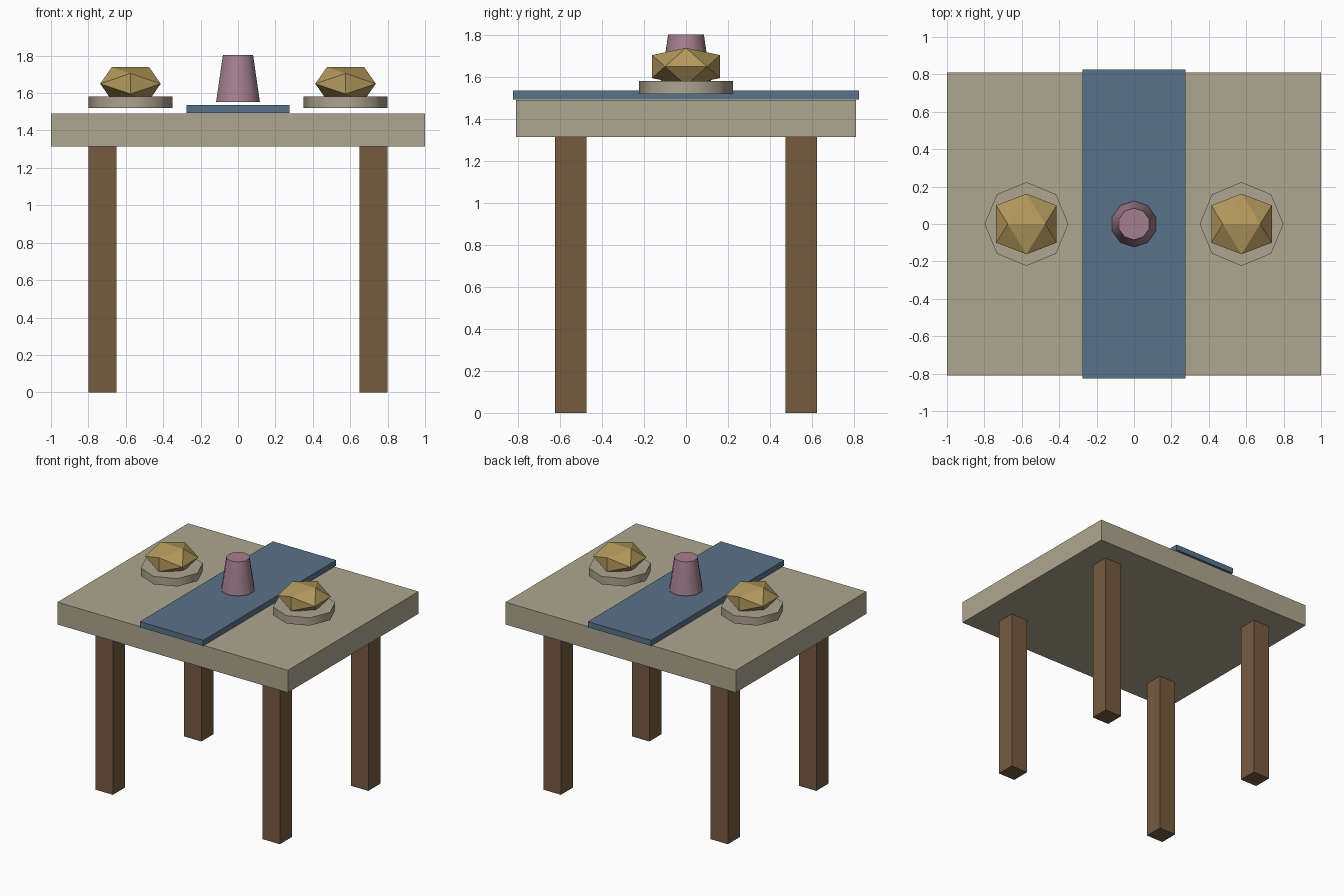
import bpy, bmesh, math
from mathutils import Matrix, Vector

if "Cube" in bpy.data.objects:
    bpy.data.objects.remove(bpy.data.objects["Cube"])


def material(name, rgb):
    """Material from 0-255 sRGB values."""
    m = bpy.data.materials.new(name)
    m.diffuse_color = [(c / 255) ** 2.2 for c in rgb] + [1]
    m.use_nodes = True
    m.node_tree.nodes["Principled BSDF"].inputs["Base Color"].default_value = m.diffuse_color
    return m


STONE = material("stone", (172, 165, 142))
WOOD = material("wood", (117, 91, 66))
CLOTH = material("cloth", (90, 114, 137))
CLAY = material("clay", (172, 162, 142))
CRUST = material("crust", (178, 152, 93))
MAUVE = material("mauve", (163, 127, 141))


def finish(name, bm, mat, smooth_sides=False):
    bmesh.ops.recalc_face_normals(bm, faces=bm.faces)
    for f in bm.faces:
        f.smooth = smooth_sides and abs(f.normal.z) < 0.9
    if smooth_sides:
        # keep rims crisp
        for e in bm.edges:
            e.smooth = e.calc_face_angle(0) < math.radians(50)
    me = bpy.data.meshes.new(name)
    bm.to_mesh(me)
    bm.free()
    me.materials.append(mat)
    ob = bpy.data.objects.new(name, me)
    bpy.context.collection.objects.link(ob)
    return ob


def box(name, x, y, z0, z1, sx, sy, mat):
    bm = bmesh.new()
    bmesh.ops.create_cube(bm, size=1, matrix=Matrix.LocRotScale(
        Vector((x, y, (z0 + z1) / 2)), None, Vector((sx, sy, z1 - z0))))
    return finish(name, bm, mat)


def prism(name, x, z0, z1, r0, r1, sides, mat):
    """Capped round form with a corner on the -y axis."""
    bm = bmesh.new()
    rings = []
    for r, z in ((r0, z0), (r1, z1)):
        angles = [2 * math.pi * i / sides for i in range(sides)]
        rings.append([bm.verts.new((x + r * math.sin(a), -r * math.cos(a), z))
                      for a in angles])
        bm.faces.new(rings[-1])
    for i in range(sides):
        j = (i + 1) % sides
        bm.faces.new((rings[0][i], rings[0][j], rings[1][j], rings[1][i]))
    return finish(name, bm, mat, True)


def loaf(name, x, z, radius, squash):
    """Flattened icosahedron lying with one edge straight up."""
    bm = bmesh.new()
    t = (1 + math.sqrt(5)) / 2
    k = radius / math.sqrt(1 + t * t)
    for a in (-1, 1):
        for b in (-t, t):
            for p in ((a, 0, b), (0, b, a), (b, a, 0)):
                bm.verts.new(Vector(p) * k)
    bmesh.ops.convex_hull(bm, input=bm.verts)
    bmesh.ops.transform(bm, verts=bm.verts, matrix=Matrix.LocRotScale(
        Vector((x, 0, z)), None, Vector((1, 1, squash))))
    return finish(name, bm, CRUST)


# Table
box("table_top", 0, 0, 1.315, 1.49, 2, 1.62, STONE)
for sy, end in ((-1, "front"), (1, "back")):
    for sx, side in ((-1, "left"), (1, "right")):
        box(f"{end}_{side}_leg", sx * 0.725, sy * 0.548, 0, 1.315, 0.15, 0.15, WOOD)

# Cloth runner and cup
box("table_runner", 0, 0, 1.493, 1.537, 0.55, 1.65, CLOTH)
prism("cup", 0, 1.552, 1.803, 0.123, 0.085, 10, MAUVE)

# Plates with bread
for sx, side in ((-1, "left"), (1, "right")):
    prism(f"{side}_plate", sx * 0.575, 1.52, 1.582, 0.224, 0.224, 8, CLAY)
    loaf(f"{side}_bread", sx * 0.575, 1.65, 0.19, 0.55)
